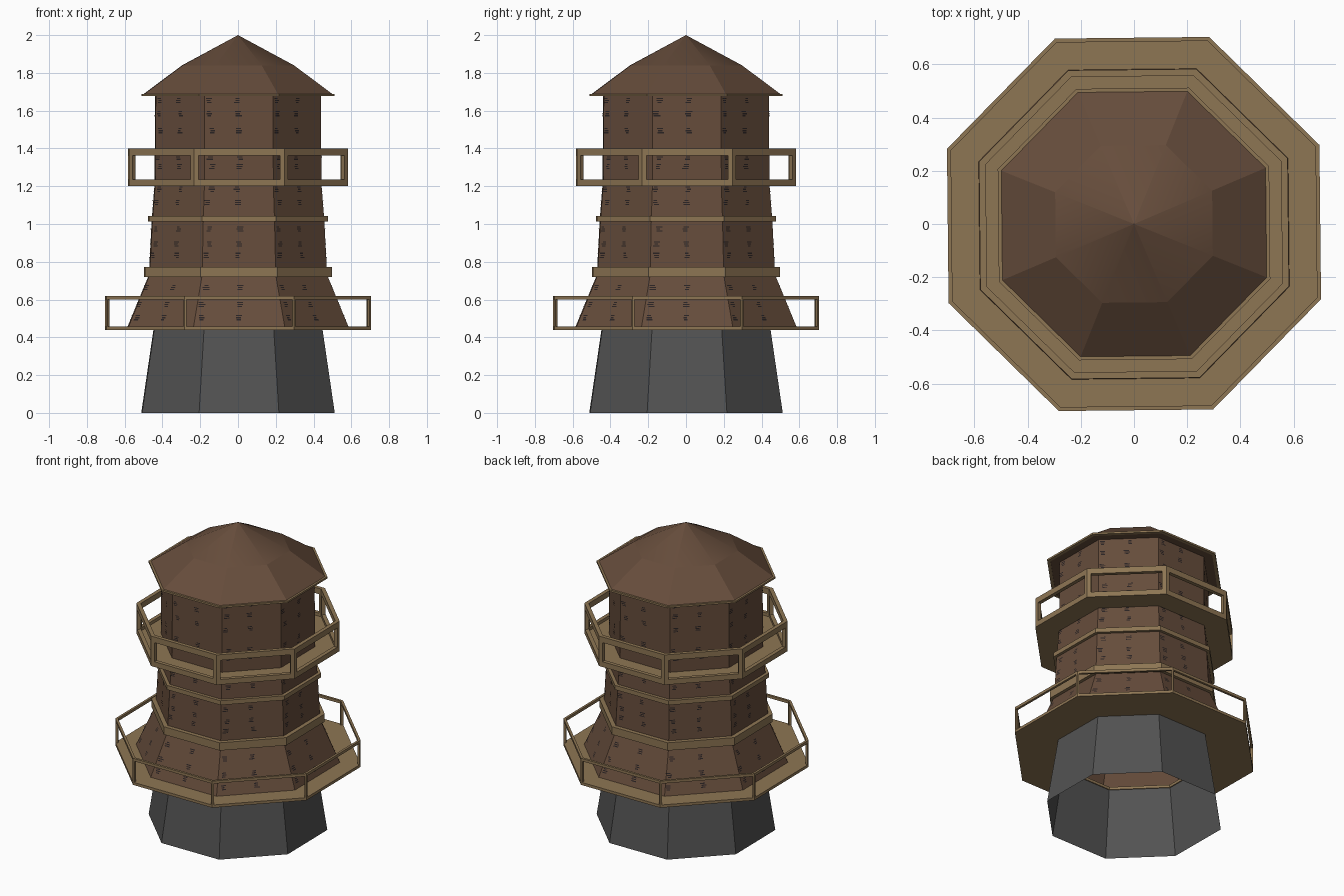
import bpy, math, random

if "Cube" in bpy.data.objects:
    bpy.data.objects.remove(bpy.data.objects["Cube"])

random.seed(4)
T = math.tan(math.pi / 8)
TURN = math.radians(0.6)      # the whole tower is turned very slightly


def material(name, rgb):
    m = bpy.data.materials.new(name)
    m.diffuse_color = (*rgb, 1)
    m.use_nodes = True
    m.node_tree.nodes["Principled BSDF"].inputs["Base Color"].default_value = m.diffuse_color
    return m


BROWN = material("brown_wood", (0.132, 0.073, 0.044))
TAN = material("tan_timber", (0.27, 0.18, 0.088))
GREY = material("grey_stone", (0.085, 0.085, 0.085))
DARK = material("dark_gaps", (0.022, 0.016, 0.016))


def make(name, verts, faces, mat):
    me = bpy.data.meshes.new(name)
    me.from_pydata(verts, [], faces)
    me.materials.append(mat)
    ob = bpy.data.objects.new(name, me)
    bpy.context.collection.objects.link(ob)
    return ob


def side_point(k, along, out, z):
    """Point on octagon side k: 'out' from the axis, 'along' the side."""
    a = k * math.pi / 4 + TURN
    return (out * math.cos(a) - along * math.sin(a),
            out * math.sin(a) + along * math.cos(a), z)


def octagon_lathe(name, profile, mat, closed=False):
    """Sweep (apothem, z) points around eight sides."""
    n = len(profile)
    verts = [side_point(k, r * T, r, z) for k in range(8) for r, z in profile]
    faces = []
    for k in range(8):
        j = (k + 1) % 8
        for i in range(n if closed else n - 1):
            m = (i + 1) % n
            faces.append((k * n + i, j * n + i, j * n + m, k * n + m))
    return make(name, verts, faces, mat)


def ring(name, r_in, r_out, z0, z1, mat):
    return octagon_lathe(name, [(r_out, z0), (r_out, z1), (r_in, z1), (r_in, z0)], mat, True)


def corner_posts(name, r_in, r_out, w, z0, z1):
    """L-shaped posts wrapped around each octagon corner."""
    verts, faces = [], []
    for k in range(8):
        b = len(verts)
        for z in (z0, z1):
            verts += [side_point(k, r_out * T - w, r_out, z), side_point(k, r_out * T, r_out, z),
                      side_point(k + 1, w - r_out * T, r_out, z),
                      side_point(k + 1, w - r_out * T, r_in, z),
                      side_point(k, r_in * T, r_in, z), side_point(k, r_out * T - w, r_in, z)]
        faces += [(b + i, b + (i + 1) % 6, b + 6 + (i + 1) % 6, b + 6 + i) for i in range(6)]
        faces += [tuple(b + 5 - i for i in range(6)), tuple(b + 6 + i for i in range(6))]
    return make(name, verts, faces, TAN)


# Stone base and timber walls, both hollow
octagon_lathe("stone_base", [(0.51, 0), (0.445, 0.445)], GREY)
WALL = [(0.585, 0.45), (0.47, 0.73), (0.455, 1.02), (0.44, 1.21), (0.437, 1.68)]
octagon_lathe("tower_wall", WALL, BROWN)

# Trim bands
ring("lower_trim", 0.46, 0.495, 0.72, 0.772, TAN)
ring("upper_trim", 0.445, 0.474, 1.013, 1.042, TAN)

# Lower balcony
ring("lower_balcony_floor", 0.44, 0.70, 0.44, 0.458, TAN)
ring("lower_balcony_rail", 0.685, 0.70, 0.60, 0.618, TAN)
corner_posts("lower_balcony_posts", 0.685, 0.70, 0.01, 0.458, 0.60)

# Upper balcony
ring("upper_balcony_floor", 0.43, 0.58, 1.20, 1.215, TAN)
ring("upper_balcony_kerb", 0.555, 0.58, 1.215, 1.235, TAN)
ring("upper_balcony_rail", 0.555, 0.58, 1.362, 1.40, TAN)
corner_posts("upper_balcony_posts", 0.555, 0.58, 0.025, 1.235, 1.362)

# Roof: two slopes, the upper cone shaded smooth, with a tan eaves rim
roof = octagon_lathe("roof", [(0.0, 1.68), (0.498, 1.68), (0.498, 1.688), (0.295, 1.84), (0.0, 2.0)], BROWN)
for p in roof.data.polygons:
    p.use_smooth = p.center.z > 1.86
ring("eaves_rim", 0.49, 0.51, 1.677, 1.689, TAN)


# Dark gaps between the planks: short thin dashes in clusters
def wall_radius(z):
    for (r0, z0), (r1, z1) in zip(WALL, WALL[1:]):
        if z <= z1:
            return r0 + (r1 - r0) * (z - z0) / (z1 - z0)
    return WALL[-1][0]


verts, faces = [], []
for k in range(8):
    for z in (0.49, 0.56, 0.65, 0.82, 0.88, 0.96, 1.1, 1.17, 1.29, 1.34, 1.48, 1.57, 1.64):
        for spot in (0.0, 0.03 - wall_radius(z) * T):
            spot += random.uniform(-0.012, 0.012)
            for d in range(3):
                zz = z + d * 0.011
                w = random.uniform(0.009, 0.018)
                s = spot + random.uniform(-0.004, 0.004)
                b = len(verts)
                for q, h in ((-w, 0), (w, 0), (w, 0.006), (-w, 0.006)):
                    verts.append(side_point(k, s + q, wall_radius(zz + h) + 0.003, zz + h))
                faces.append((b, b + 1, b + 2, b + 3))
make("plank_gaps", verts, faces, DARK)
